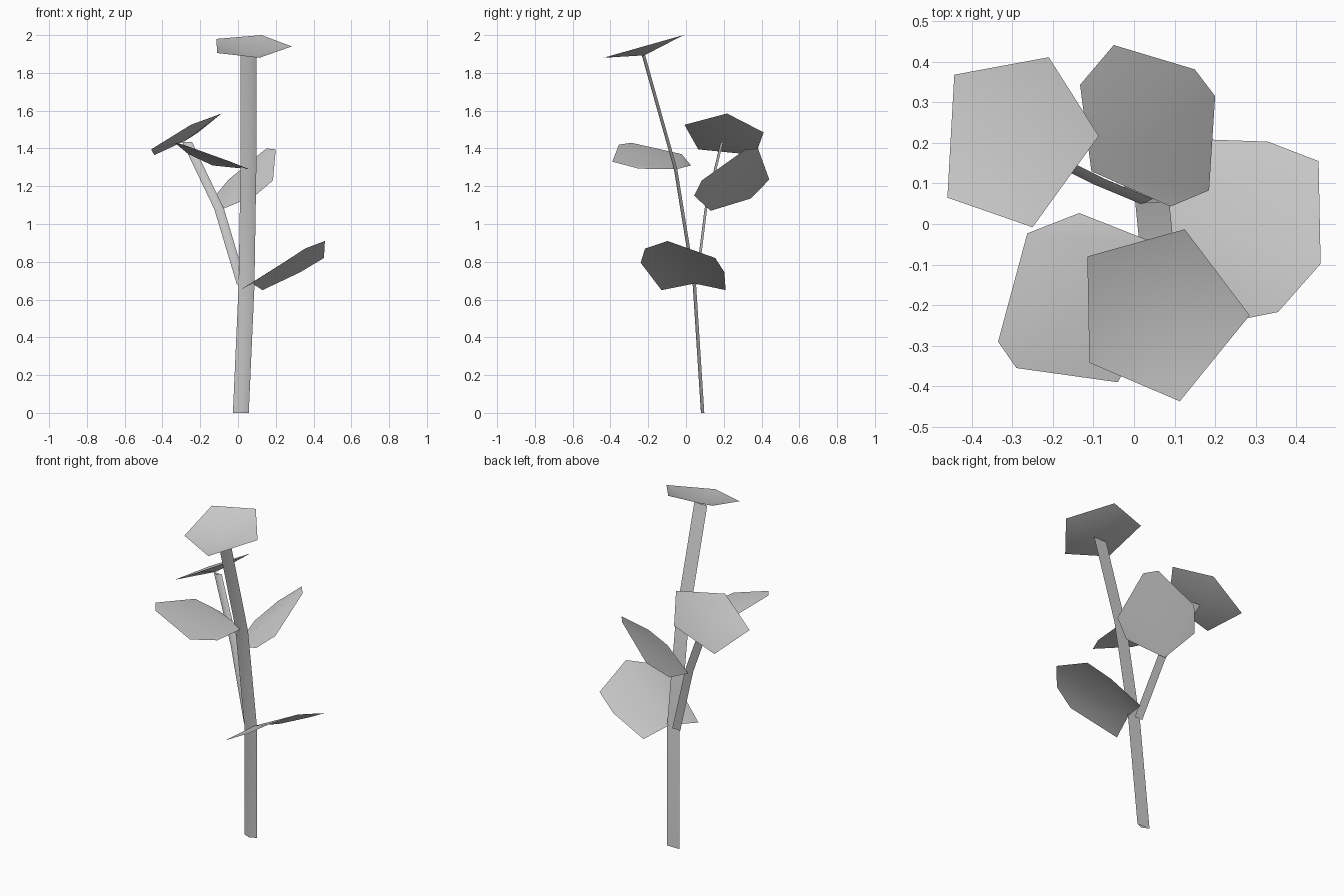
import bpy
import bmesh
from mathutils import Vector

default_cube = bpy.data.objects.get("Cube")
if default_cube:
    bpy.data.objects.remove(default_cube, do_unlink=True)

# One plain grey for the whole plant
grey = bpy.data.materials.new("plain_grey")
colour = (0.6, 0.6, 0.6, 1)
grey.diffuse_color = colour
grey.use_nodes = True
for node in grey.node_tree.nodes:
    if node.type == 'BSDF_PRINCIPLED':
        node.inputs["Base Color"].default_value = colour


def finish(name, bm, angle):
    """Turn a bmesh into a smooth shaded object that keeps sharp edges."""
    mesh = bpy.data.meshes.new(name)
    bm.to_mesh(mesh)
    bm.free()
    mesh.materials.append(grey)
    obj = bpy.data.objects.new(name, mesh)
    bpy.context.collection.objects.link(obj)
    bpy.ops.object.select_all(action='DESELECT')
    obj.select_set(True)
    bpy.context.view_layer.objects.active = obj
    bpy.ops.object.shade_smooth_by_angle(angle=angle)
    return obj


def face_up(bm):
    """Make every face of a thin sheet point upwards."""
    bm.normal_update()
    for face in bm.faces:
        if face.normal.z < 0:
            face.normal_flip()


def leaf(name, outline):
    """Thin folded sheet, fanned out from its first (base) point."""
    bm = bmesh.new()
    verts = [bm.verts.new(p) for p in outline]
    for a, b in zip(verts[1:], verts[2:]):
        bm.faces.new((verts[0], a, b))
    face_up(bm)
    return finish(name, bm, 1.0)


def flower(name, centre, rim):
    """Shallow five-sided dish around a sunken centre."""
    bm = bmesh.new()
    mid = bm.verts.new(centre)
    ring = [bm.verts.new(p) for p in rim]
    for a, b in zip(ring, ring[1:] + ring[:1]):
        bm.faces.new((mid, a, b))
    face_up(bm)
    return finish(name, bm, 1.0)


def flat_stalk(name, path, half_width, depth):
    """Flattened three-sided stalk whose ridge faces the front."""
    bm = bmesh.new()
    section = [Vector((-half_width, depth / 2, 0)),
               Vector((0, -depth / 2, 0)),
               Vector((half_width, depth / 2, 0))]
    rings = [[bm.verts.new(Vector(p) + s) for s in section] for p in path]
    for low, high in zip(rings, rings[1:]):
        for i in range(len(section)):
            j = (i + 1) % len(section)
            bm.faces.new((low[i], low[j], high[j], high[i]))
    bmesh.ops.recalc_face_normals(bm, faces=bm.faces)
    return finish(name, bm, 1.2)


# Stalks
flat_stalk("main_stem", [(.015, .088, 0), (.045, .045, .67),
                         (.055, -.055, 1.29), (.055, -.225, 1.893)], .042, .018)
flat_stalk("side_branch", [(.02, .055, .68), (-.1, .105, 1.08),
                           (-.27, .19, 1.435)], .026, .014)

# Flower heads
flower("top_flower", (.07, -.22, 1.893),
       [(-.115, -.08, 1.98), (.125, -.013, 2), (.285, -.225, 1.94),
        (.113, -.437, 1.88), (-.11, -.342, 1.905)])
flower("side_flower", (-.28, .2, 1.44),
       [(-.443, .368, 1.365), (-.21, .411, 1.485), (-.087, .217, 1.585),
        (-.25, -.008, 1.525), (-.46, .065, 1.395)])

# Leaves
leaf("low_leaf", [(.075, .045, .685), (.13, .21, .65), (.33, .203, .745),
                  (.455, .155, .82), (.46, -.098, .91), (.355, -.217, .87),
                  (.24, -.24, .795), (.01, -.13, .65)])
leaf("back_leaf", [(-.105, .13, 1.07), (.09, .043, 1.15), (.185, .083, 1.23),
                   (.2, .315, 1.395), (.15, .381, 1.4), (-.05, .441, 1.235),
                   (-.133, .343, 1.135)])
leaf("front_leaf", [(.06, -.05, 1.29), (-.135, .027, 1.31), (-.263, -.023, 1.37),
                    (-.335, -.29, 1.43), (-.29, -.355, 1.42), (-.04, -.39, 1.33),
                    (.04, -.25, 1.293)])
